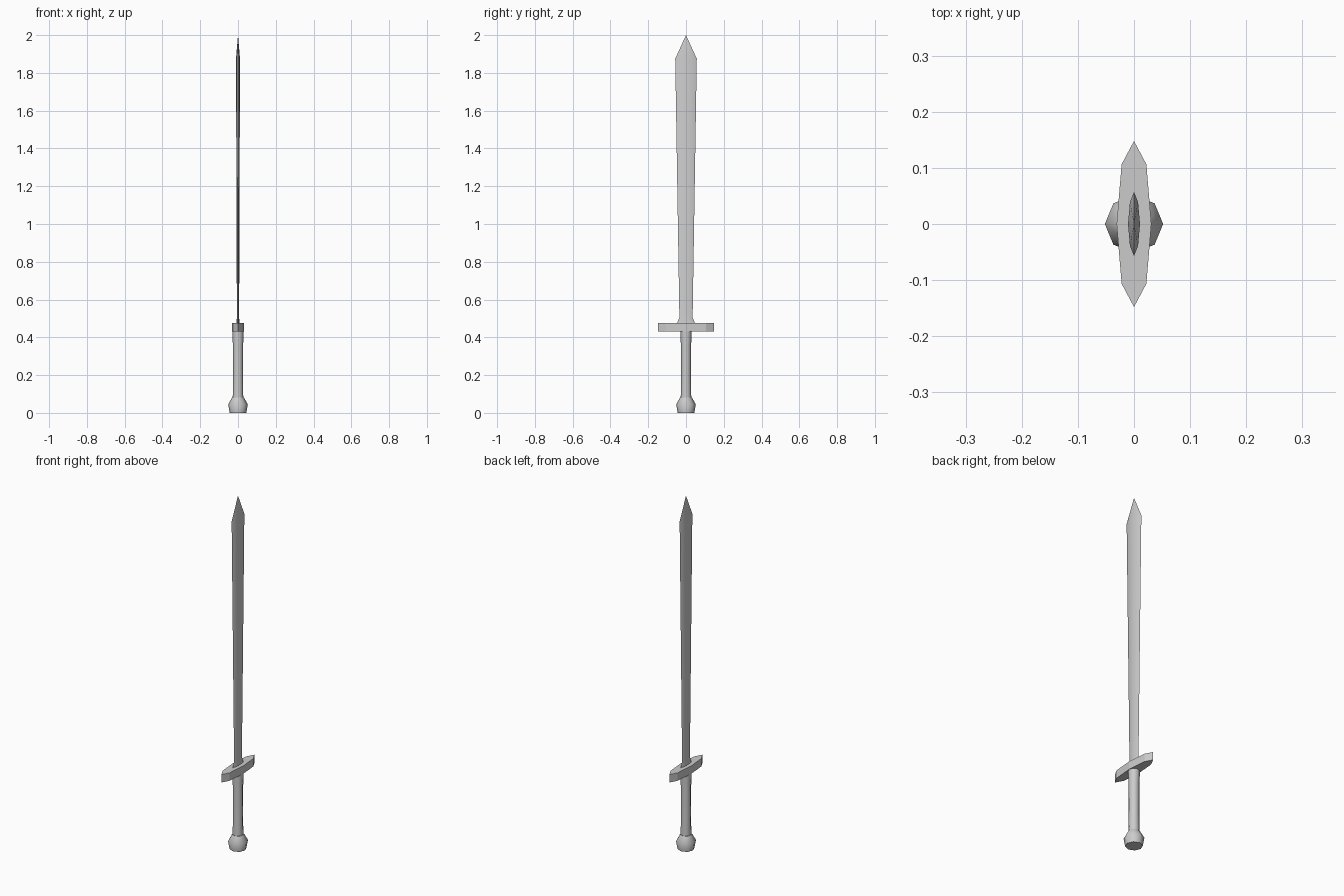
import bpy, bmesh, math

if "Cube" in bpy.data.objects:
    bpy.data.objects.remove(bpy.data.objects["Cube"])


def loft(name, rings, smooth=None):
    """Skin a closed solid through rings of equal point count; one-point rings are tips."""
    bm = bmesh.new()
    loops = [[bm.verts.new(p) for p in ring] for ring in rings]
    for a, b in zip(loops, loops[1:]):
        n = len(a)
        for i in range(n):
            j = (i + 1) % n
            if len(b) == 1:
                bm.faces.new((a[i], a[j], b[0]))
            else:
                bm.faces.new((a[i], a[j], b[j], b[i]))
    for end in (loops[0], loops[-1]):
        if len(end) > 2:
            bm.faces.new(end)
    bmesh.ops.recalc_face_normals(bm, faces=bm.faces)
    mesh = bpy.data.meshes.new(name)
    bm.to_mesh(mesh)
    bm.free()
    obj = bpy.data.objects.new(name, mesh)
    bpy.context.collection.objects.link(obj)
    if smooth:
        bpy.ops.object.select_all(action='DESELECT')
        obj.select_set(True)
        bpy.context.view_layer.objects.active = obj
        bpy.ops.object.shade_smooth_by_angle(angle=math.radians(smooth))
    return obj


def octagon(r, z):
    return [(r * math.cos(i * math.pi / 4), r * math.sin(i * math.pi / 4), z)
            for i in range(8)]


def lens(thick, width, z, shoulder_x, shoulder_y):
    """Eight-point section: central ridges in x, pointed edges in y."""
    sx, sy = thick * shoulder_x, width * shoulder_y
    return [(thick, 0, z), (sx, sy, z), (0, width, z), (-sx, sy, z),
            (-thick, 0, z), (-sx, -sy, z), (0, -width, z), (sx, -sy, z)]


# Blade: flared foot, slowly widening body, pointed tip
blade = [(0.0085, 0.048, 0.475), (0.006, 0.035, 0.505), (0.0107, 0.057, 1.875)]
loft("blade", [lens(t, w, z, 0.68, 0.68) for t, w, z in blade] + [[(0, 0, 2.0)]], 30)

# Crossguard: flat bar with pointed ends
loft("crossguard", [lens(0.031, 0.148, z, 0.71, 0.72) for z in (0.43, 0.475)])

# Grip: octagonal handle, slightly waisted
grip = [(0.028, 0.075), (0.0265, 0.2), (0.027, 0.35), (0.030, 0.435)]
loft("grip", [octagon(r, z) for r, z in grip], 50)

# Pommel: octagonal knob
pommel = [(0.044, 0), (0.052, 0.045), (0.031, 0.082)]
loft("pommel", [octagon(r, z) for r, z in pommel], 50)
